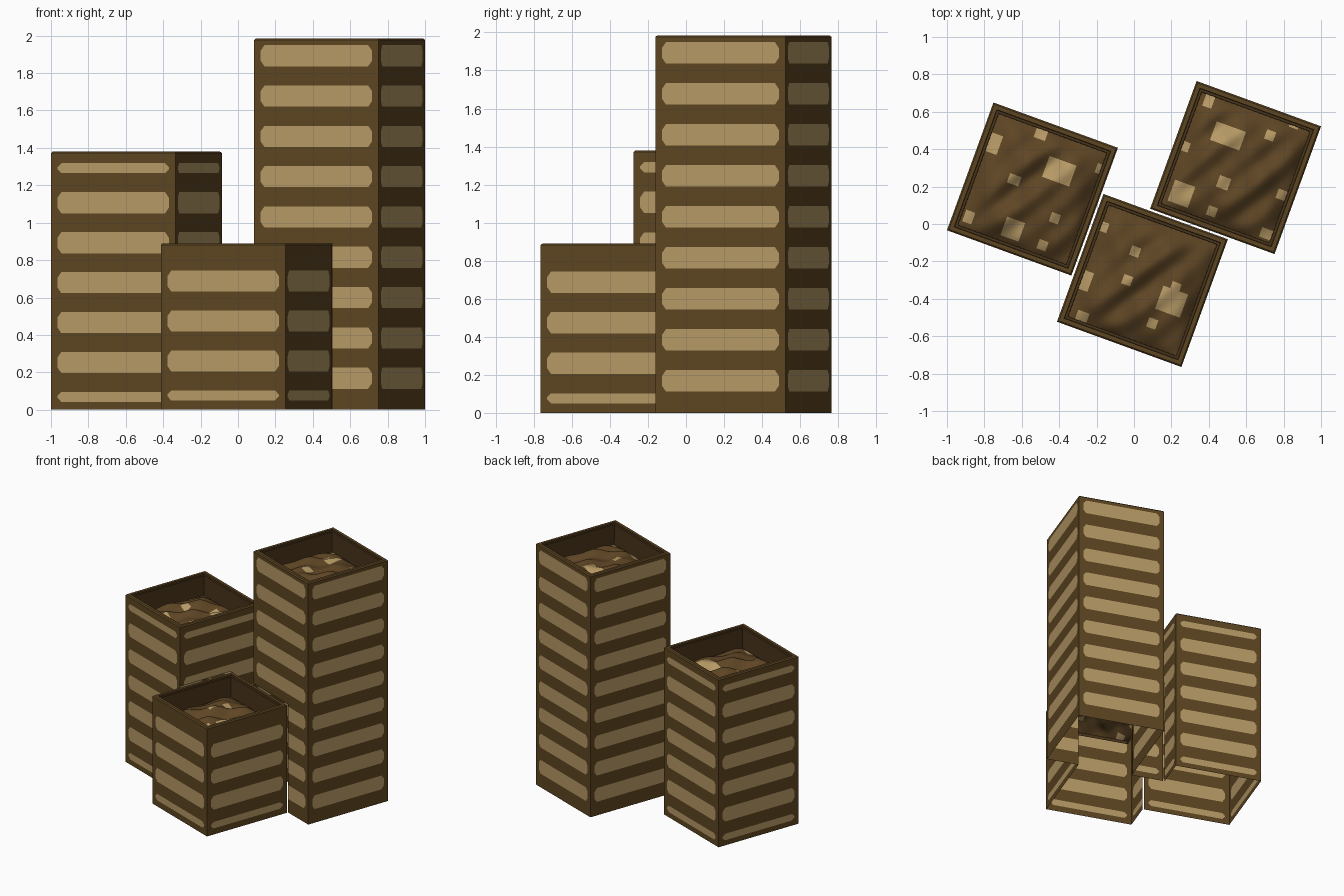
import bpy, bmesh, math
from mathutils import Matrix, Vector

if "Cube" in bpy.data.objects:
    bpy.data.objects.remove(bpy.data.objects["Cube"])

ANGLE = math.radians(-20)
HX, HY = 0.354, 0.3635          # half sizes of every planter
LOW = 0.89                      # height of the shortest planter


def material(name, rgb):
    m = bpy.data.materials.new(name)
    lin = [((c / 255 + 0.055) / 1.055) ** 2.4 for c in rgb]
    m.diffuse_color = (*lin, 1)
    m.use_nodes = True
    m.node_tree.nodes["Principled BSDF"].inputs["Base Color"].default_value = m.diffuse_color
    return m


BROWN = material("wall brown", (93, 69, 33))
TAN = material("stripe tan", (182, 153, 101))
SOIL = material("soil brown", (94, 69, 36))
DARK = material("rim dark brown", (72, 52, 25))


def finish(name, bm, mats, matrix, smooth=False):
    bmesh.ops.remove_doubles(bm, verts=bm.verts, dist=1e-5)
    me = bpy.data.meshes.new(name)
    bm.to_mesh(me)
    bm.free()
    for m in mats:
        me.materials.append(m)
    for p in me.polygons:
        p.use_smooth = smooth
    ob = bpy.data.objects.new(name, me)
    bpy.context.collection.objects.link(ob)
    ob.matrix_world = matrix
    return ob


def walls(name, matrix, height, stripes, contacts):
    """Four open-bottom walls with stripes cut in; contacts = {side: (u0, u1)} left open."""
    bm = bmesh.new()
    for side in ("-y", "+y", "-x", "+x"):
        along_x = side[1] == "y"
        sign = 1 if side[0] == "+" else -1
        half = HX if along_x else HY
        s, r = half - 0.037, 0.022
        us = {-half, -s, -s + r, s - r, s, half}
        zs = {0.0, height - 0.008}
        gap = contacts.get(side)
        if gap:
            us.update(u for u in gap if -half < u < half)
            if LOW < height:
                zs.add(LOW)
        for a, b in stripes:
            q = min(0.03, (b - a) * 0.4)
            zs.update((a, a + q, b - q, b))
        us, zs = sorted(us), sorted(zs)

        def add(pts, mi):
            vs = [bm.verts.new((u, sign * HY, z) if along_x else (sign * HX, u, z)) for u, z in pts]
            if along_x == (sign > 0):
                vs.reverse()
            bm.faces.new(vs).material_index = mi

        for u0, u1 in zip(us, us[1:]):
            for z0, z1 in zip(zs, zs[1:]):
                um, zm = (u0 + u1) / 2, (z0 + z1) / 2
                if gap and gap[0] < um < gap[1] and zm < LOW:
                    continue
                band = next(((a, b) for a, b in stripes if a < zm < b), None)
                if not band or abs(um) > s:
                    add([(u0, z0), (u1, z0), (u1, z1), (u0, z1)], 0)
                    continue
                q = min(0.03, (band[1] - band[0]) * 0.4)
                end = abs(um) > s - r
                low, high = zm < band[0] + q, zm > band[1] - q
                if end and (low or high):     # chamfered stripe corner
                    c = [(u0, z0), (u1, z0), (u1, z1), (u0, z1)]
                    k = (0 if um < 0 else 1) if low else (3 if um < 0 else 2)
                    add([c[k - 1], c[k], c[(k + 1) % 4]], 0)
                    add([c[(k + 1) % 4], c[(k + 2) % 4], c[k - 1]], 1)
                else:
                    add([(u0, z0), (u1, z0), (u1, z1), (u0, z1)], 1)
    finish(name, bm, [BROWN, TAN], matrix)


def rim(name, matrix, height):
    """Bevelled lip, small step and inner wall as stacked square loops."""
    bm = bmesh.new()
    profile = [(0, height - 0.008), (0.008, height), (0.03, height), (0.032, height - 0.012),
               (0.046, height - 0.012), (0.048, height - 0.2)]
    loops = []
    for inset, z in profile:
        x, y = HX - inset, HY - inset
        loops.append([bm.verts.new(p) for p in ((-x, -y, z), (x, -y, z), (x, y, z), (-x, y, z))])
    for i, (a, b) in enumerate(zip(loops, loops[1:])):
        for k in range(4):
            f = bm.faces.new((a[k], a[(k + 1) % 4], b[(k + 1) % 4], b[k]))
            f.material_index = 1 if i >= 2 else 0
    finish(name, bm, [BROWN, DARK], matrix)


def soil(name, matrix, height, spots, phase):
    """Lumpy soil sheet; pale chips are faces inside the spot rectangles."""
    n, x, y = 48, HX - 0.047, HY - 0.047
    inv = matrix.inverted()
    local = [(inv @ Vector((px, py, 0)), w, h) for px, py, w, h in spots]
    bm = bmesh.new()
    grid = []
    for j in range(n + 1):
        row = []
        for i in range(n + 1):
            a, b = 2 * i / n - 1, 2 * j / n - 1
            fall = (1 - a ** 4) * (1 - b ** 4)
            lump = (math.sin(6.5 * a + phase) * math.cos(5.5 * b + 2 * phase)
                    + 0.5 * math.sin(11 * a - 7 * b + phase))
            z = height - 0.175 + fall * (0.07 + 0.025 * lump)
            row.append(bm.verts.new((a * x, b * y, z)))
        grid.append(row)
    for j in range(n):
        for i in range(n):
            f = bm.faces.new((grid[j][i], grid[j][i + 1], grid[j + 1][i + 1], grid[j + 1][i]))
            c = f.calc_center_median()
            if any(abs(c.x - p.x) < w and abs(c.y - p.y) < h for p, w, h in local):
                f.material_index = 1
    finish(name, bm, [SOIL, TAN], matrix, True)


def bands(start, count, step=0.2135, tall=0.113):
    return [(start + step * k, start + step * k + tall) for k in range(count)]


S, M = (0.028, 0.028), (0.055, 0.055)   # chip half sizes
BIG = (0.08, 0.058)
planters = [
    ("medium", -0.543, 0.187, 1.38,
     [(0.042, 0.095)] + bands(0.196, 5) + [(1.265, 1.318)],
     {"+x": (-HY, 0.105)},
     [(-0.75, 0.43, 0.033, 0.055), (-0.5, 0.475, *S), (-0.4, 0.285, *BIG), (-0.64, 0.235, *S),
      (-0.88, 0.035, *S), (-0.65, -0.025, *M), (-0.42, 0.035, *S), (-0.49, -0.115, *S),
      (-0.18, 0.295, *S)], 0.4),
    ("tall", 0.543, 0.302, 1.985, bands(0.112, 9, 0.2155),
     {"-y": (-HX, 0.093)},
     [(0.4, 0.655, *S), (0.265, 0.415, *S), (0.505, 0.47, *BIG), (0.73, 0.47, *S),
      (0.48, 0.22, *S), (0.255, 0.16, *M), (0.415, 0.065, *S), (0.79, 0.16, *S),
      (0.71, -0.05, *S), (0.86, 0.535, *S)], 1.7),
    ("short", 0.045, -0.302, LOW, [(0.05, 0.103)] + bands(0.204, 3),
     {"+y": (-0.093, HX), "-x": (-0.105, HY)},
     [(-0.165, -0.02, *S), (0.01, -0.145, *S), (-0.26, -0.3, 0.03, 0.055), (-0.04, -0.3, *S),
      (0.2, -0.415, 0.075, 0.06), (0.22, -0.345, *S), (0.1, -0.53, *S), (-0.28, -0.5, *S)], 3.1),
]
for label, cx, cy, h, stripes, contacts, spots, phase in planters:
    mat = Matrix.Translation((cx, cy, 0)) @ Matrix.Rotation(ANGLE, 4, "Z")
    walls(label + "_planter_walls", mat, h, stripes, contacts)
    rim(label + "_planter_rim", mat, h)
    soil(label + "_planter_soil", mat, h, spots, phase)
